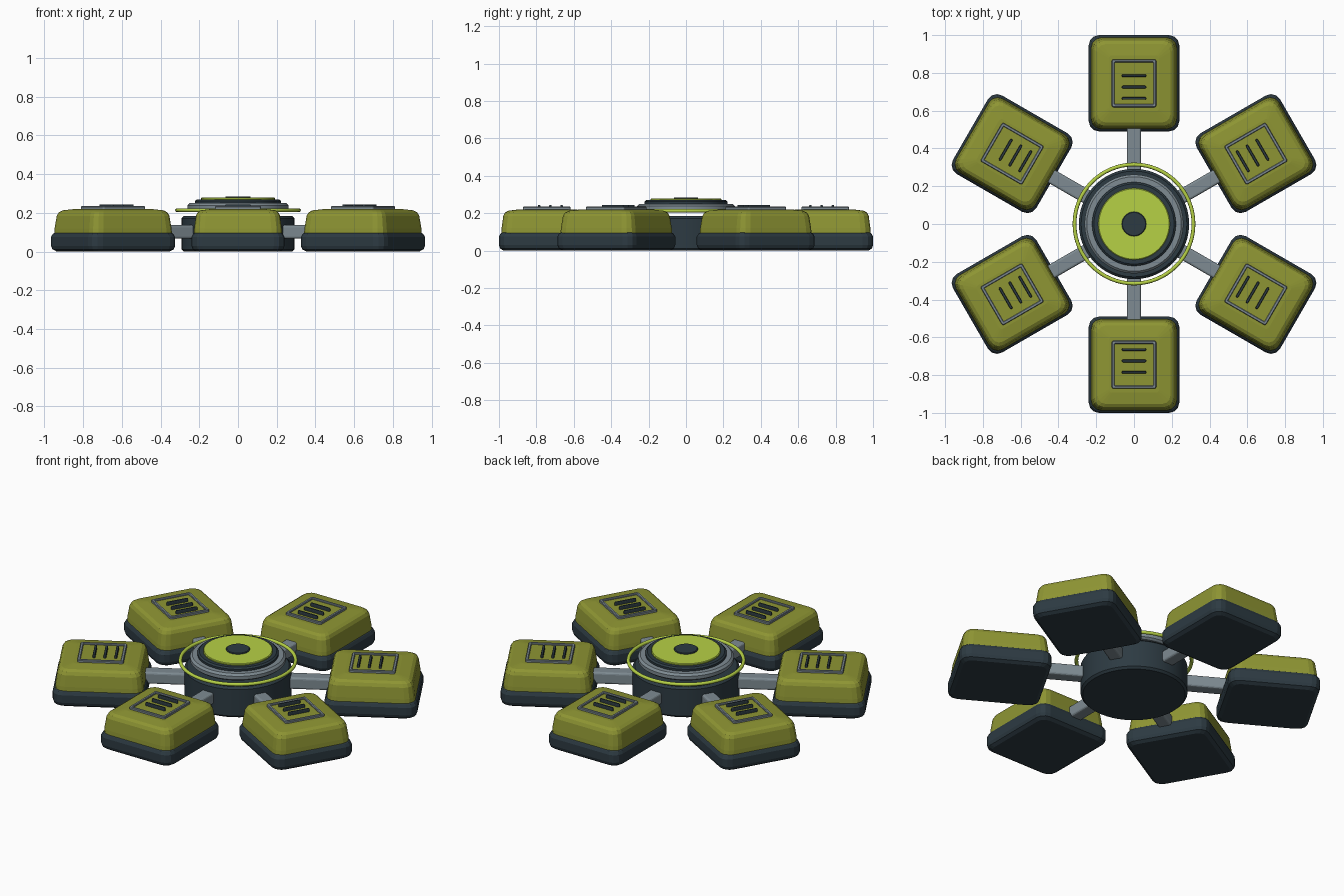
import bpy
import bmesh
from math import cos, sin, pi, radians

cube = bpy.data.objects.get("Cube")
if cube:
    bpy.data.objects.remove(cube, do_unlink=True)


def material(name, color):
    mat = bpy.data.materials.new(name)
    mat.use_nodes = True
    mat.diffuse_color = (*color, 1)
    mat.node_tree.nodes["Principled BSDF"].inputs["Base Color"].default_value = (*color, 1)
    return mat


OLIVE = material("olive", (0.27, 0.30, 0.033))
LIME = material("lime", (0.47, 0.64, 0.06))
DARK = material("dark slate", (0.026, 0.043, 0.055))
GREY = material("steel grey", (0.21, 0.26, 0.29))


def rounded_rect(hx, hy, r, z, cx, cy, steps=3):
    """Points of a rectangle with rounded corners, anticlockwise."""
    pts = []
    for k, (sx, sy) in enumerate(((1, 1), (-1, 1), (-1, -1), (1, -1))):
        for i in range(steps + 1):
            a = (k + i / steps) * pi / 2
            pts.append((cx + sx * (hx - r) + r * cos(a), cy + sy * (hy - r) + r * sin(a), z))
    return pts


def circle(r, z, n=48):
    return [(r * cos(2 * pi * i / n), r * sin(2 * pi * i / n), z) for i in range(n)]


def loft(name, sections, mat, closed=False):
    """Skin a stack of matching outlines, capped or closed into a ring."""
    bm = bmesh.new()
    rings = [[bm.verts.new(p) for p in s] for s in sections]
    pairs = list(zip(rings, rings[1:]))
    if closed:
        pairs.append((rings[-1], rings[0]))
    else:
        bm.faces.new(rings[0][::-1])
        bm.faces.new(rings[-1])
    n = len(rings[0])
    for low, high in pairs:
        for i in range(n):
            j = (i + 1) % n
            bm.faces.new((low[i], low[j], high[j], high[i]))
    bmesh.ops.recalc_face_normals(bm, faces=bm.faces)
    mesh = bpy.data.meshes.new(name)
    bm.to_mesh(mesh)
    bm.free()
    mesh.materials.append(mat)
    obj = bpy.data.objects.new(name, mesh)
    bpy.context.collection.objects.link(obj)
    return obj


def block(name, hx, hy, r, profile, mat, cy, closed=False):
    """Rounded block; profile holds (inset, height) pairs."""
    return loft(name, [rounded_rect(hx - d, hy - d, max(r - d * 0.4, 0.002), z, 0, cy)
                       for d, z in profile], mat, closed)


def disc(name, profile, mat):
    obj = loft(name, [circle(r, z) for r, z in profile], mat)
    bpy.ops.object.select_all(action="DESELECT")
    obj.select_set(True)
    bpy.context.view_layer.objects.active = obj
    bpy.ops.object.shade_smooth_by_angle(angle=radians(30))
    return obj


# One pod with its arm, pointing along +y
POD = 0.745
pod = [
    block("pod_base", 0.24, 0.255, 0.055,
          [(0.025, 0), (0.006, 0.012), (0, 0.03), (0, 0.075), (0.008, 0.092), (0.02, 0.1)],
          DARK, POD),
    block("pod_shell", 0.228, 0.243, 0.055,
          [(0, 0.09), (0.002, 0.12), (0.011, 0.185), (0.02, 0.203), (0.036, 0.213), (0.095, 0.221)],
          OLIVE, POD),
    block("pod_panel", 0.105, 0.115, 0.005, [(0, 0.21), (0, 0.226)], OLIVE, POD),
    block("panel_frame", 0.118, 0.127, 0.01,
          [(0, 0.21), (0, 0.231), (0.003, 0.235), (0.013, 0.235), (0.016, 0.231), (0.016, 0.21)],
          GREY, POD, closed=True),
]
for i in range(3):
    pod.append(block("vent_bar", 0.065, 0.007, 0.006,
                     [(0, 0.22), (0, 0.24), (0.002, 0.244)], DARK, POD - 0.08 + 0.06 * i))

# Arm: chamfered bar from the hub into the pod
arm = loft("arm", [rounded_rect(0.038, 0.035, 0.012, z, 0, 0) for z in (0.2, 0.56)], GREY)
for v in arm.data.vertices:
    x, y, z = v.co
    v.co = (x, z, 0.102 - y)
pod.append(arm)

# Repeat the pod around the hub
for obj in pod:
    for k in range(1, 6):
        twin = obj.copy()
        twin.rotation_euler.z = k * pi / 3
        bpy.context.collection.objects.link(twin)

# Hub and the stacked discs above it
disc("hub", [(0.28, 0), (0.292, 0.012), (0.292, 0.172), (0.28, 0.184)], DARK)
disc("collar", [(0.25, 0.208), (0.262, 0.218), (0.262, 0.238), (0.25, 0.25)], GREY)
disc("dial_rim", [(0.22, 0.24), (0.222, 0.245), (0.222, 0.262), (0.212, 0.27)], DARK)
disc("dial_face", [(0.19, 0.265), (0.19, 0.276), (0.186, 0.279)], LIME)
disc("dial_cap", [(0.065, 0.27), (0.065, 0.282), (0.061, 0.285)], DARK)

# Thin guard ring floating around the collar
bpy.ops.mesh.primitive_torus_add(major_radius=0.315, minor_radius=0.01, major_segments=64,
                                 minor_segments=10, location=(0, 0, 0.214))
ring = bpy.context.object
ring.name = "guard_ring"
ring.data.materials.append(LIME)
bpy.ops.object.shade_smooth_by_angle(angle=radians(60))
